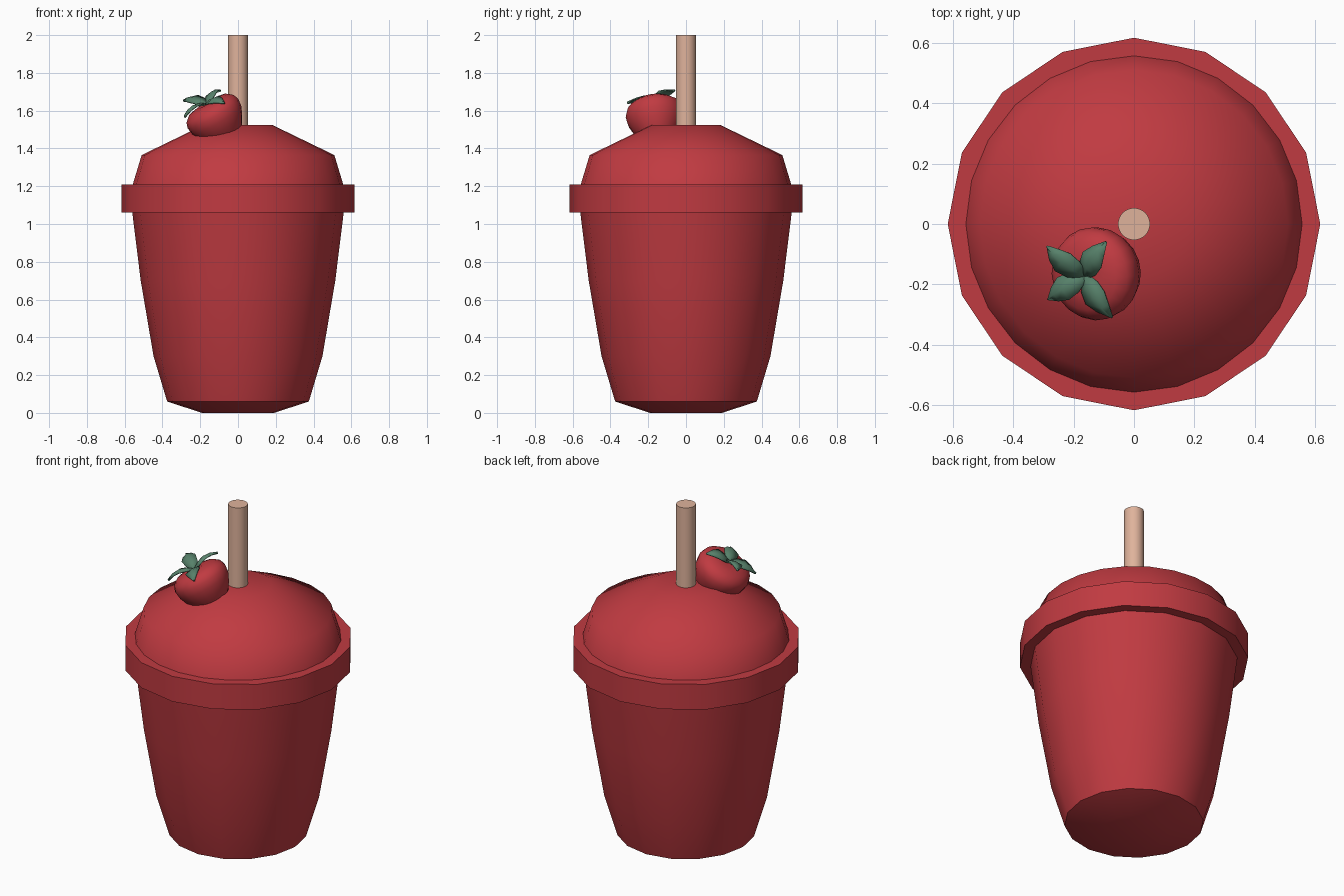
import bpy, bmesh, math
from mathutils import Vector

if "Cube" in bpy.data.objects:
    bpy.data.objects.remove(bpy.data.objects["Cube"])


def material(name, rgb):
    m = bpy.data.materials.new(name)
    m.diffuse_color = (*rgb, 1)
    m.use_nodes = True
    m.node_tree.nodes["Principled BSDF"].inputs["Base Color"].default_value = m.diffuse_color
    return m


RED = material("red", (0.53, 0.043, 0.053))
GREEN = material("leaf green", (0.095, 0.22, 0.145))
TAN = material("straw tan", (0.74, 0.45, 0.33))


def finish(name, bm, mat, angle):
    bmesh.ops.recalc_face_normals(bm, faces=bm.faces)
    me = bpy.data.meshes.new(name)
    bm.to_mesh(me)
    bm.free()
    me.materials.append(mat)
    ob = bpy.data.objects.new(name, me)
    bpy.context.collection.objects.link(ob)
    bpy.ops.object.select_all(action='DESELECT')
    ob.select_set(True)
    bpy.context.view_layer.objects.active = ob
    bpy.ops.object.shade_smooth_by_angle(angle=math.radians(angle))
    return ob


def lathe(name, profile, sides, mat, angle=40, closed=False):
    """Revolve (radius, z) points about z; ends are capped unless closed."""
    bm = bmesh.new()
    rings = [[bm.verts.new((r * math.cos(2 * math.pi * i / sides),
                            r * math.sin(2 * math.pi * i / sides), z))
              for i in range(sides)] for r, z in profile]
    pairs = list(zip(rings, rings[1:]))
    if closed:
        pairs.append((rings[-1], rings[0]))
    else:
        bm.faces.new(rings[0])
        bm.faces.new(rings[-1])
    for a, b in pairs:
        for i in range(sides):
            j = (i + 1) % sides
            bm.faces.new((a[i], a[j], b[j], b[i]))
    return finish(name, bm, mat, angle)


# Cup body, rim, domed top and straw
lathe("cup", [(0.19, 0), (0.375, 0.06), (0.447, 0.3), (0.515, 0.7), (0.562, 1.08)], 16, RED)
lathe("rim", [(0.53, 1.06), (0.617, 1.06), (0.617, 1.21), (0.53, 1.21)], 16, RED, closed=True)
lathe("domed_top", [(0.56, 1.2), (0.51, 1.365), (0.18, 1.525)], 24, RED, 60)
lathe("straw", [(0.053, 1.45), (0.053, 2.0)], 32, TAN, 30)

# Strawberry, tilted and partly sunk into the dome
axis = Vector((-0.5, -0.12, 0.85)).normalized()
centre = Vector((-0.13, -0.165, 1.58))
berry = lathe("strawberry", [(0.02, -0.2), (0.075, -0.165), (0.13, -0.08), (0.15, -0.035),
                             (0.155, 0.005), (0.145, 0.035), (0.115, 0.06), (0.06, 0.07),
                             (0.01, 0.065)], 20, RED, 60)
berry.rotation_mode = 'QUATERNION'
berry.rotation_quaternion = Vector((0, 0, 1)).rotation_difference(axis)
berry.location = centre

# Leaves: arched, pointed blades from the crown to each tip
crown = centre + axis * 0.068
tips = [(-0.29, -0.075, 1.655), (-0.095, -0.06, 1.71), (-0.285, -0.25, 1.57), (-0.075, -0.31, 1.645)]
for n, tip in enumerate(tips):
    bm = bmesh.new()
    along = Vector(tip) - crown
    side = axis.cross(along).normalized()
    rows = []
    for t, width, lift in [(0, 0.012, 0), (0.25, 0.036, 0.018), (0.5, 0.042, 0.026),
                           (0.75, 0.026, 0.019), (1, 0.002, 0)]:
        p = crown + along * t + axis * lift
        rows.append([bm.verts.new(p + side * width * s - axis * 0.008 * abs(s))
                     for s in (-1, 0, 1)])
    for a, b in zip(rows, rows[1:]):
        for i in range(2):
            bm.faces.new((a[i], a[i + 1], b[i + 1], b[i]))
    leaf = finish("leaf_%d" % (n + 1), bm, GREEN, 40)
    solid = leaf.modifiers.new("thickness", 'SOLIDIFY')
    solid.thickness = 0.006
    solid.offset = 0
